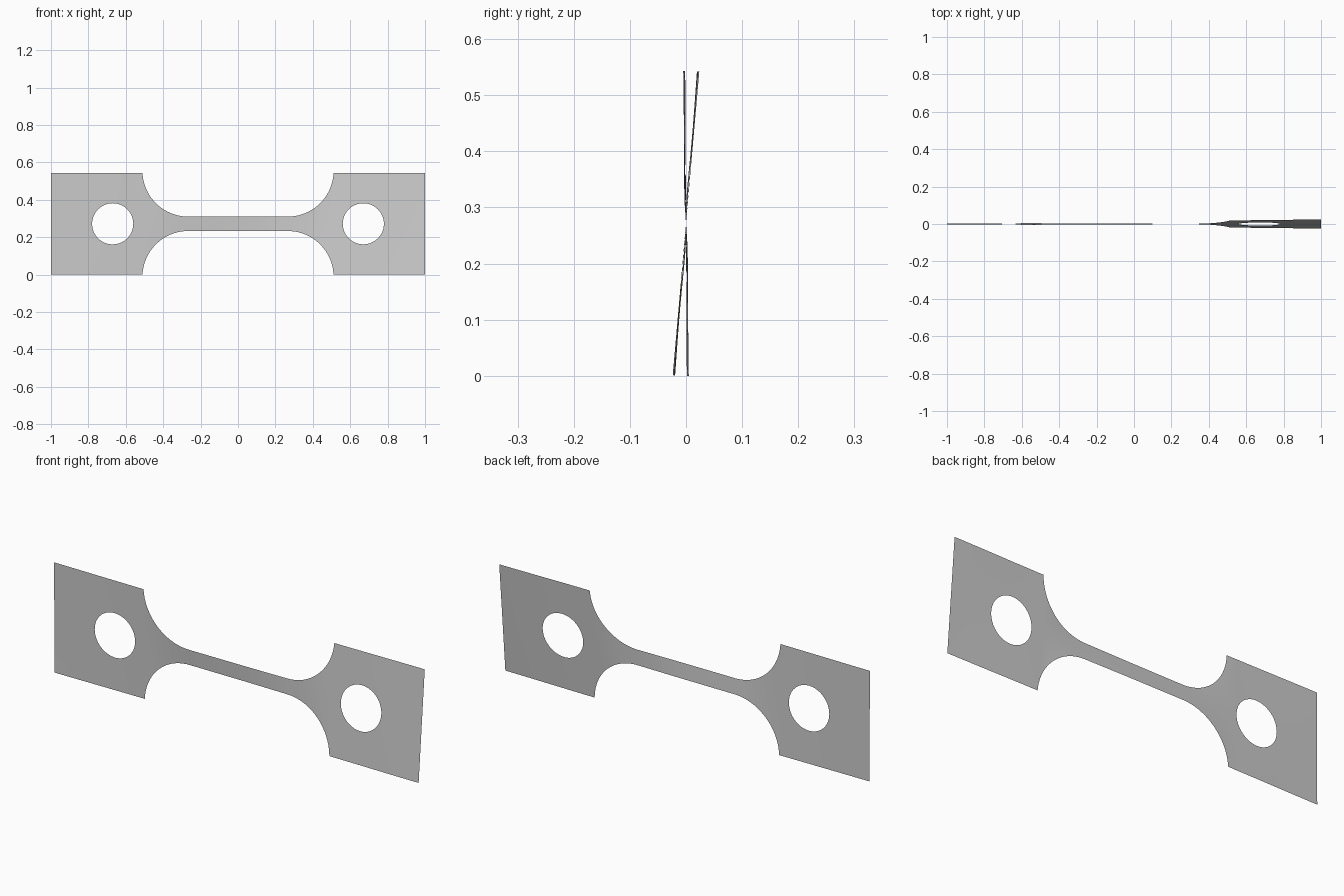
import bpy, bmesh, math

cube = bpy.data.objects.get("Cube")
if cube:
    bpy.data.objects.remove(cube, do_unlink=True)

HALF_HEIGHT = 0.2715
NECK_HALF = 0.0385
HOLE_X, HOLE_R = 0.67, 0.11
ARC_X, ARC_R = 0.266, 0.245
ROWS = 8

# Twist of the sheet about its long axis: (x, degrees)
TWIST = [(-1, -0.3), (-0.55, -0.9), (-0.25, -4), (0, -3), (0.3, 1), (0.5, 4.1), (1, 5)]


def tilt(x):
    for (x0, a0), (x1, a1) in zip(TWIST, TWIST[1:]):
        if x <= x1:
            t = (x - x0) / (x1 - x0)
            return math.radians(a0 + (a1 - a0) * t * t * (3 - 2 * t))
    return math.radians(TWIST[-1][1])


def outer(x):
    """Half width of the outline."""
    d = abs(x) - ARC_X
    if d <= 0:
        return NECK_HALF
    if d >= ARC_R:
        return HALF_HEIGHT
    return min(HALF_HEIGHT, NECK_HALF + ARC_R - math.sqrt(ARC_R ** 2 - d * d))


def inner(x):
    """Half height of the round hole."""
    return math.sqrt(max(0, HOLE_R ** 2 - (abs(x) - HOLE_X) ** 2))


# Stations along the length, dense on the fillets and holes
arc_end = math.acos((NECK_HALF + ARC_R - HALF_HEIGHT) / ARC_R)
half = [0.05 * i for i in range(1, 6)]
half += [ARC_X + ARC_R * math.sin(arc_end * i / 20) for i in range(21)]
half += [HOLE_X - HOLE_R * math.cos(math.pi * i / 24) for i in range(25)]
half += [0.82, 0.88, 0.94, 1.0]
stations = [-x for x in reversed(half)] + [0] + half

# Twisted sheet with waisted outline, an upper and a lower band per station
bm = bmesh.new()


def column(x, side):
    lo, hi = inner(x), outer(x)
    if hi - lo < 1e-6:
        lo = 0
    offsets = [side * (lo + (hi - lo) * i / ROWS) for i in range(ROWS + 1)]
    a = tilt(x)
    return [bm.verts.new((x, z * math.sin(a), HALF_HEIGHT + z * math.cos(a)))
            for z in sorted(offsets)]


for side in (1, -1):
    columns = [column(x, side) for x in stations]
    for left, right in zip(columns, columns[1:]):
        for i in range(ROWS):
            bm.faces.new((left[i], right[i], right[i + 1], left[i + 1]))
bmesh.ops.remove_doubles(bm, verts=bm.verts, dist=1e-5)
for face in bm.faces:
    face.smooth = True

mesh = bpy.data.meshes.new("waisted_plate")
bm.to_mesh(mesh)
bm.free()
plate = bpy.data.objects.new("waisted_plate", mesh)
bpy.context.collection.objects.link(plate)

# Plain grey finish
grey = bpy.data.materials.new("light grey")
grey.use_nodes = True
color = (0.6, 0.6, 0.6, 1)
grey.diffuse_color = color
grey.node_tree.nodes["Principled BSDF"].inputs["Base Color"].default_value = color
mesh.materials.append(grey)
